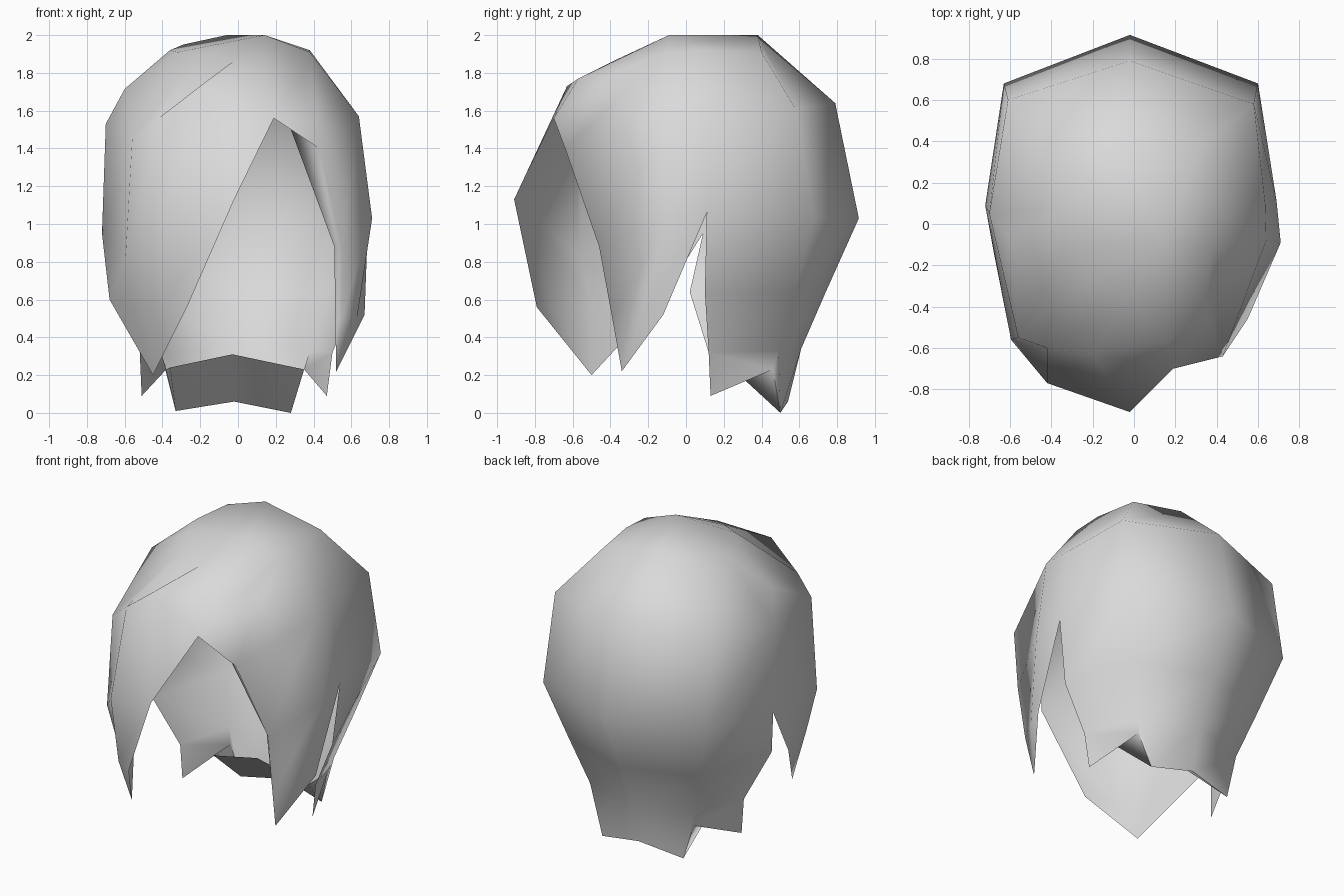
import bpy, bmesh

old = bpy.data.objects.get("Cube")
if old:
    bpy.data.objects.remove(old, do_unlink=True)

grey = bpy.data.materials.new("hair_grey")
grey.use_nodes = True
grey.diffuse_color = (0.7, 0.7, 0.7, 1)
grey.node_tree.nodes["Principled BSDF"].inputs["Base Color"].default_value = (0.7, 0.7, 0.7, 1)


def bridge(faces, upper, lower):
    """Join two rows of equal length with quads."""
    for i in range(len(upper) - 1):
        faces.append((upper[i], upper[i + 1], lower[i + 1], lower[i]))


def fan(faces, tip, row):
    """Join one point to every segment of a row."""
    for a, b in zip(row, row[1:]):
        faces.append((tip, a, b))


def build(name, faces):
    """Make a smooth sheet, sharing corners that coincide."""
    bm = bmesh.new()
    verts = {}
    for f in faces:
        pts = list(dict.fromkeys(f))
        for p in pts:
            if p not in verts:
                verts[p] = bm.verts.new(p)
        if len(pts) > 2:
            bm.faces.new([verts[p] for p in pts])
    bmesh.ops.recalc_face_normals(bm, faces=bm.faces)
    for f in bm.faces:
        f.smooth = True
    me = bpy.data.meshes.new(name)
    bm.to_mesh(me)
    bm.free()
    me.materials.append(grey)
    ob = bpy.data.objects.new(name, me)
    bpy.context.scene.collection.objects.link(ob)
    return ob


# Rings run: parting, front, right front, right temple, right side,
# right back, back, left back, left side, left temple, left front
crown = (0.14, -0.09, 2.0)
ring1 = [(0.16, -0.57, 1.77), (-0.02, -0.38, 1.865), (-0.2, -0.26, 1.9), (-0.32, -0.1, 1.91),
         (-0.36, 0.08, 1.92), (-0.29, 0.3, 1.95), (-0.06, 0.38, 2.0), (0.34, 0.4, 1.91),
         (0.38, 0.1, 1.92), (0.38, -0.1, 1.91), (0.34, -0.42, 1.78)]
ring2 = [(0.19, -0.7, 1.56), (-0.2, -0.63, 1.73), (-0.42, -0.6, 1.56), (-0.56, -0.55, 1.45),
         (-0.7, 0.05, 1.53), (-0.61, 0.6, 1.59), (-0.02, 0.79, 1.64), (0.58, 0.58, 1.61),
         (0.635, 0.1, 1.57), (0.64, -0.08, 1.57), (0.43, -0.64, 1.4)]
ring3 = [(-0.02, -0.91, 1.13), (-0.42, -0.77, 1.0), (-0.595, -0.56, 0.83), (-0.72, 0.09, 0.95),
         (-0.63, 0.68, 1.03), (-0.02, 0.915, 1.03), (0.6, 0.68, 1.03), (0.69, 0.11, 1.06),
         (0.71, -0.09, 1.03), (0.55, -0.46, 0.88)]

# Crown and upper head, with one raised point above the right temple
faces = []
fan(faces, crown, ring1 + ring1[:1])
bridge(faces, ring1[:4], ring2[:4])
fan(faces, (-0.6, -0.07, 1.715), [ring1[3], ring1[4], ring2[4], ring2[3], ring1[3]])
bridge(faces, ring1[4:] + ring1[:1], ring2[4:] + ring2[:1])
bridge(faces, ring2[1:], ring3)
faces.append((ring2[0], ring2[1], ring3[0]))

# Right fringe, swept from the parting down to a point
row = [(-0.27, -0.79, 0.56), (-0.41, -0.7, 0.55), (-0.56, -0.5, 0.57), (-0.68, -0.13, 0.6)]
bridge(faces, ring3[:4], row)
fan(faces, (-0.45, -0.5, 0.2), row)

# Left fringe with a narrow turned-in lip
tip = (0.52, -0.34, 0.22)
row = [(0.67, -0.12, 0.52), (0.63, -0.24, 0.5), (0.55, -0.39, 0.5)]
bridge(faces, ring3[7:], row)
fan(faces, tip, row)
lip = [(0.28, -0.58, 1.5), (0.51, -0.42, 0.88), (0.515, -0.37, 0.5), tip]
bridge(faces, [ring2[10], ring3[9], row[2], tip], lip)
faces.append((ring2[0], ring2[10], lip[0]))

# Back of the head, narrowing to the neck
low1 = [(-0.66, 0.02, 0.64), (-0.51, 0.575, 0.64), (-0.02, 0.74, 0.64), (0.48, 0.575, 0.64), (0.64, 0.1, 0.64)]
low2 = [(-0.52, 0.12, 0.32), (-0.41, 0.49, 0.33), (-0.02, 0.61, 0.34), (0.38, 0.49, 0.33), (0.5, 0.12, 0.32)]
bridge(faces, ring3[3:8], low1)
bridge(faces, low1, low2)

# Side tufts and nape points
notch_r, notch_l = (-0.38, 0.46, 0.23), (0.35, 0.46, 0.23)
hem = [(-0.33, 0.5, 0.01), (-0.02, 0.54, 0.06), (0.28, 0.5, 0.0)]
faces.append((low2[0], low2[1], notch_r, (-0.51, 0.13, 0.09)))
faces.append((low2[4], low2[3], notch_l, (0.47, 0.13, 0.09)))
faces.append((low2[1], notch_r, hem[0]))
faces.append((low2[3], notch_l, hem[2]))
bridge(faces, low2[1:4], hem)
build("hair_shell", faces)

# Underside of the nape, folded forward and up, closed at both sides
faces = []
inner = [(-0.36, 0.25, 0.24), (-0.03, 0.25, 0.31), (0.35, 0.25, 0.23)]
bridge(faces, [notch_r] + hem + [notch_l], inner[:1] + inner + inner[2:])
build("nape_underside", faces)
